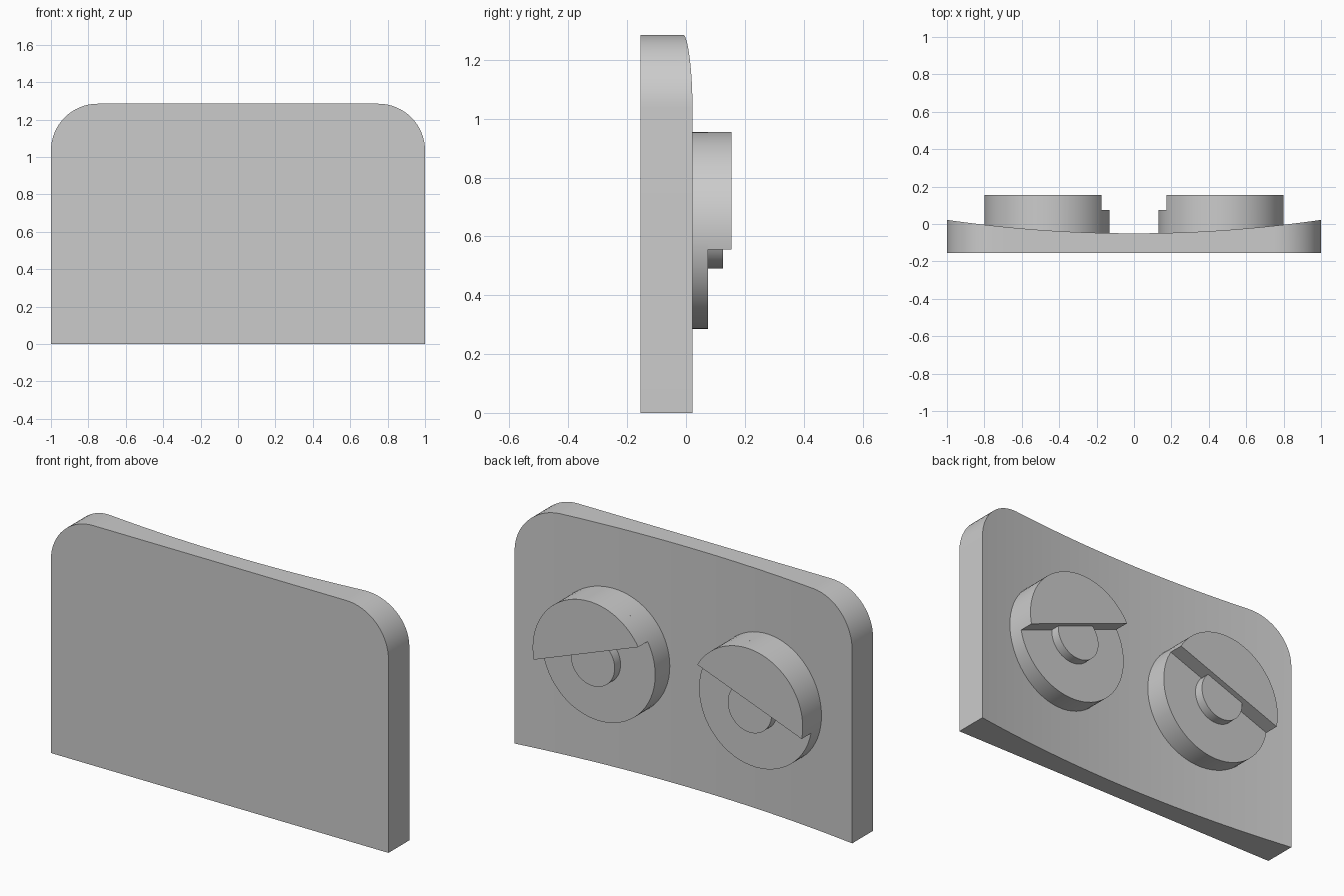
import bpy, bmesh
from math import sin, cos, pi, radians, sqrt

if "Cube" in bpy.data.objects:
    bpy.data.objects.remove(bpy.data.objects["Cube"], do_unlink=True)

grey = bpy.data.materials.new("plain grey")
grey.use_nodes = True
grey.diffuse_color = (0.6, 0.6, 0.6, 1)
grey.node_tree.nodes["Principled BSDF"].inputs["Base Color"].default_value = grey.diffuse_color


def finish(name, bm):
    """Turn a bmesh into a shaded object with outward normals."""
    bmesh.ops.recalc_face_normals(bm, faces=bm.faces)
    mesh = bpy.data.meshes.new(name)
    bm.to_mesh(mesh)
    bm.free()
    mesh.materials.append(grey)
    ob = bpy.data.objects.new(name, mesh)
    bpy.context.collection.objects.link(ob)
    bpy.ops.object.select_all(action="DESELECT")
    ob.select_set(True)
    bpy.context.view_layer.objects.active = ob
    bpy.ops.object.shade_smooth_by_angle(angle=radians(30))


def prism(name, outline, y0, y1):
    """Extrude a closed x-z outline from y0 to y1."""
    bm = bmesh.new()
    a = [bm.verts.new((x, y0, z)) for x, z in outline]
    b = [bm.verts.new((x, y1, z)) for x, z in outline]
    bm.faces.new(a)
    bm.faces.new(b)
    for i in range(len(a)):
        j = (i + 1) % len(a)
        bm.faces.new((a[i], a[j], b[j], b[i]))
    finish(name, bm)


def arc(cx, cz, r, start, end, steps, side=1):
    """Points on an arc, mirrored across x = 0 when side is -1."""
    angles = [radians(start + (end - start) * i / steps) for i in range(steps + 1)]
    return [(side * (cx + r * cos(t)), cz + r * sin(t)) for t in angles]


# Back plate: flat front, hollow curved back, rounded upper corners
HEIGHT, CORNER, FRONT = 1.285, 0.25, -0.155
right_half = arc(1 - CORNER, HEIGHT - CORNER, CORNER, 90, 0, 16)
inner = 1 - CORNER
flat = [(-inner + 2 * inner * i / 24, HEIGHT) for i in range(1, 24)]
top = [(-x, z) for x, z in reversed(right_half)] + flat + right_half

bm = bmesh.new()
columns = []
for x, z in top:
    back = -0.05 + 0.072 * x * x
    corners = ((FRONT, 0), (back, 0), (back, z), (FRONT, z))
    columns.append([bm.verts.new((x, y, h)) for y, h in corners])
for p, q in zip(columns, columns[1:]):
    for i in range(4):
        j = (i + 1) % 4
        bm.faces.new((p[i], q[i], q[j], p[j]))
bm.faces.new(columns[0])
bm.faces.new(columns[-1])
finish("back_plate", bm)

# Eyes: disc, pupil and slanted lid, mirrored on both sides
EX, EZ, R = 0.465, 0.62, 0.335
for side, label in ((1, "left"), (-1, "right")):
    prism(label + "_eye_disc", arc(EX, EZ, R, 0, 360, 64, side)[:-1], -0.1, 0.075)
    prism(label + "_pupil", arc(EX, EZ, 0.13, 0, 360, 48, side)[:-1], 0.07, 0.125)
    prism(label + "_eyelid", arc(EX, EZ, R, -11.2, 150, 40, side), 0.075, 0.155)
